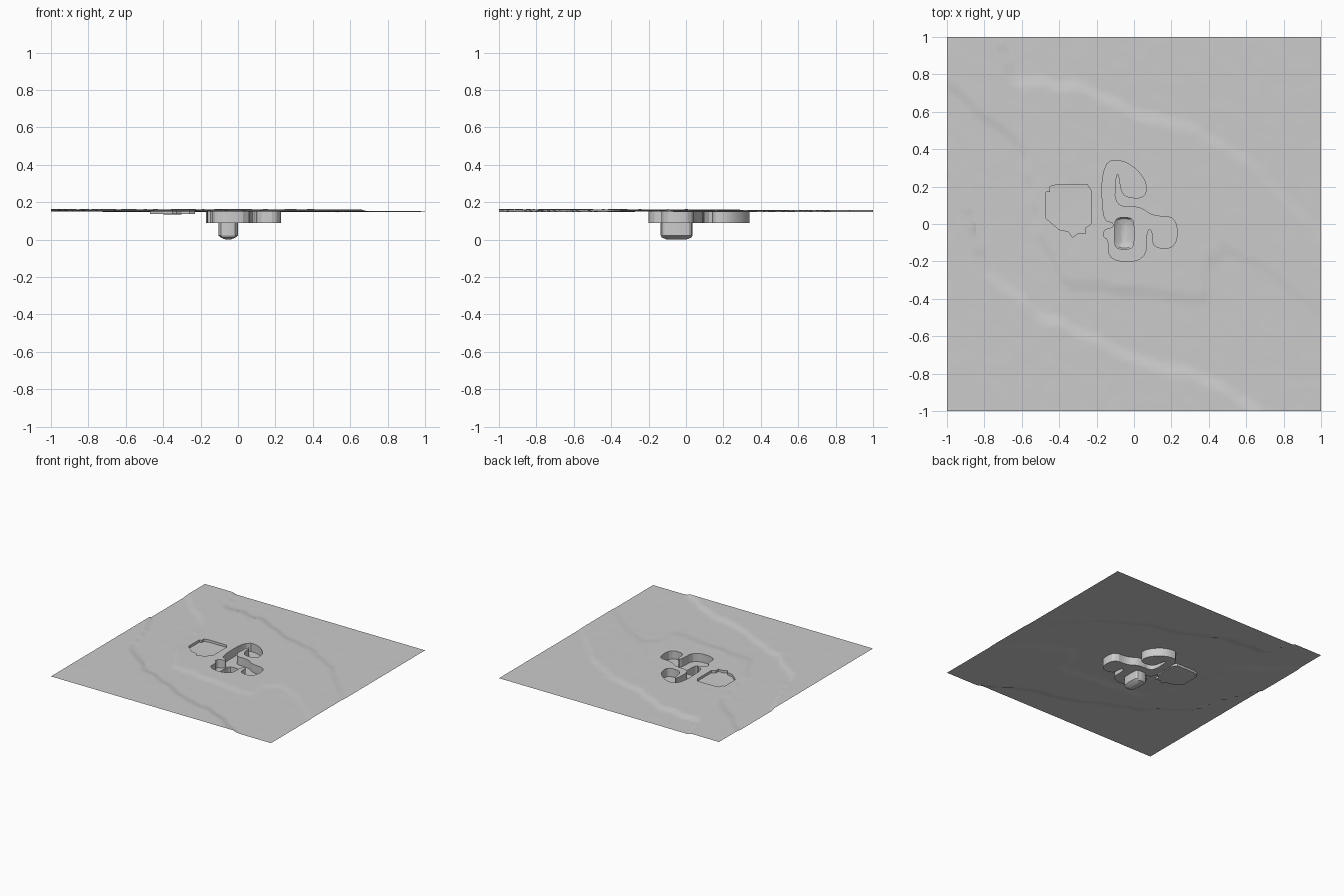
import bpy, bmesh
from mathutils import Vector, noise
from mathutils.geometry import delaunay_2d_cdt

if "Cube" in bpy.data.objects:
    bpy.data.objects.remove(bpy.data.objects["Cube"])


def px(points):
    # plan coordinates given in hundredths of a unit
    return [(x / 100, y / 100) for x, y in points]


def lerp_line(line, x):
    if x <= line[0][0]:
        return line[0][1]
    for (x0, y0), (x1, y1) in zip(line, line[1:]):
        if x <= x1:
            return y0 + (y1 - y0) * (x - x0) / (x1 - x0)
    return line[-1][1]


def round_corners(pts, passes):
    for _ in range(passes):
        out = []
        for i, p in enumerate(pts):
            q = pts[(i + 1) % len(pts)]
            for t in (0.25, 0.75):
                out.append((p[0] + (q[0] - p[0]) * t, p[1] + (q[1] - p[1]) * t))
        pts = out
    return pts


def inside(x, y, poly):
    hit = False
    for i, (x1, y1) in enumerate(poly):
        x0, y0 = poly[i - 1]
        if (y0 > y) != (y1 > y) and x < (x1 - x0) * (y - y0) / (y1 - y0) + x0:
            hit = not hit
    return hit


def make_object(name, verts, faces):
    me = bpy.data.meshes.new(name)
    me.from_pydata(verts, [], faces)
    bm = bmesh.new()
    bm.from_mesh(me)
    bmesh.ops.remove_doubles(bm, verts=bm.verts, dist=1e-5)
    bm.to_mesh(me)
    bm.free()
    ob = bpy.data.objects.new(name, me)
    bpy.context.collection.objects.link(ob)
    return ob


def make_sheet(name, border, holes, extra, z_at):
    # triangulated surface within a border, leaving the holes open
    pts, edges = [], []
    for loop in [border] + holes:
        b, n = len(pts), len(loop)
        pts += [Vector(p) for p in loop]
        edges += [(b + i, b + (i + 1) % n) for i in range(n)]
    pts += [Vector(p) for p in extra]
    v, _, f, *_ = delaunay_2d_cdt(pts, edges, [], 0, 1e-5)
    keep = []
    for face in f:
        cx = sum(v[i].x for i in face) / len(face)
        cy = sum(v[i].y for i in face) / len(face)
        if inside(cx, cy, border) and not any(inside(cx, cy, h) for h in holes):
            a, b, c = (v[i] for i in face[:3])
            ccw = (b - a).cross(c - a) > 0
            keep.append(face if ccw else face[::-1])
    return make_object(name, [(p.x, p.y, z_at(p.x, p.y)) for p in v], keep)


def make_walls(name, rings, cap=False):
    n = len(rings[0])
    faces = []
    for r in range(len(rings) - 1):
        for i in range(n):
            j = (i + 1) % n
            faces.append((r * n + i, r * n + j, (r + 1) * n + j, (r + 1) * n + i))
    if cap:
        faces.append(tuple(range((len(rings) - 1) * n, len(rings) * n)))
    return make_object(name, [p for ring in rings for p in ring], faces)


def ring(loop, z, scale=(1, 1)):
    cx = sum(p[0] for p in loop) / len(loop)
    cy = sum(p[1] for p in loop) / len(loop)
    return [(cx + (x - cx) * scale[0], cy + (y - cy) * scale[1],
             z(x, y) if callable(z) else z) for x, y in loop]


# Contour lines of the shallow terraces
PLATEAU = px([(-100, 30), (-90, 10), (-80, -25), (-50, -48), (0, -72),
              (40, -83), (68, -100), (100, -120)])
RIDGE = px([(-100, 75), (-80, 57), (-60, 42), (-50, -8), (-35, -33),
            (38, -40), (41, -18), (50, -15), (70, -23), (95, -45), (100, -48)])
LOWLAND = px([(-74, 105), (-65, 76), (-30, 75), (0, 60), (30, 51),
              (60, 35), (78, 15), (100, -5)])


def height(x, y):
    w = 0.025 * noise.noise(Vector((x * 9, y * 9, 0)))
    east = max(0.0, x)

    def above(line):
        return min(1, max(0, (y + w - lerp_line(line, x)) / 0.03 + 0.5))
    z = 0.162
    z += (0.151 - 0.003 * east - z) * above(PLATEAU)
    z += (0.158 - 0.007 * east - z) * above(RIDGE)
    if x > -0.75:
        z += (0.147 - z) * above(LOWLAND)
    return z + 0.001 * noise.noise(Vector((x * 14, y * 14, 3)))


# Pit outlines
pond = px([(-47, 3), (-47, 17), (-45, 17), (-45, 20), (-41, 21), (-25, 21),
           (-23, 18), (-23, 0), (-26, -2), (-26, -5), (-30, -5), (-33, -7),
           (-35, -4), (-40, -3)])
pit = round_corners(px([
    (-17, 34), (-4, 34), (6.5, 24), (6.5, 14), (-4, 14), (-7, 18), (-8, 27),
    (-10, 26), (-10.5, 9), (3, 9.5), (10, 4), (23, 4), (23, -13), (10, -13),
    (10, -3), (6.5, -3), (6.5, -20), (-13.5, -20), (-13.5, -8), (-16.5, -7),
    (-16, -3), (-11, -2), (-11, 1), (-17, 2)]), 2)
shaft = round_corners(px([(-8.5, 3.5), (-2, 3.5), (0, 1), (0, -11), (-2, -13.5),
                          (-8.5, -13.5), (-10.5, -11), (-10.5, 1)]), 1)

# Terrain sheet with two openings
N = 64
axis = [-1 + 2 * i / N for i in range(N + 1)]
border = ([(a, -1) for a in axis[:-1]] + [(1, a) for a in axis[:-1]]
          + [(-a, 1) for a in axis[:-1]] + [(-1, -a) for a in axis[:-1]])
grid = [(x, y) for x in axis[1:-1] for y in axis[1:-1]]
make_sheet("terrain", border, [pond, pit], grid, height)

# Shallow pond basin
make_walls("pond_wall", [ring(pond, height), ring(pond, 0.138)])
make_sheet("pond_floor", pond, [], [(-0.35, 0.07)],
           lambda x, y: 0.134 if abs(x + 0.35) < 0.01 and abs(y - 0.07) < 0.01 else 0.138)

# Winding pit with a flat floor
FLOOR = 0.09
make_walls("pit_wall", [ring(pit, height), ring(pit, FLOOR)])
make_sheet("pit_floor", pit, [shaft], [], lambda x, y: FLOOR)

# Deep shaft with a rounded bottom
make_walls("shaft", [ring(shaft, FLOOR), ring(shaft, 0.022),
                     ring(shaft, 0.011, (0.75, 0.93)),
                     ring(shaft, 0.0, (0.25, 0.6))], cap=True)

# Soft ground shading with sharp pit edges
bpy.ops.object.select_all(action='SELECT')
bpy.context.view_layer.objects.active = bpy.data.objects["terrain"]
bpy.ops.object.shade_smooth_by_angle(angle=0.35)
